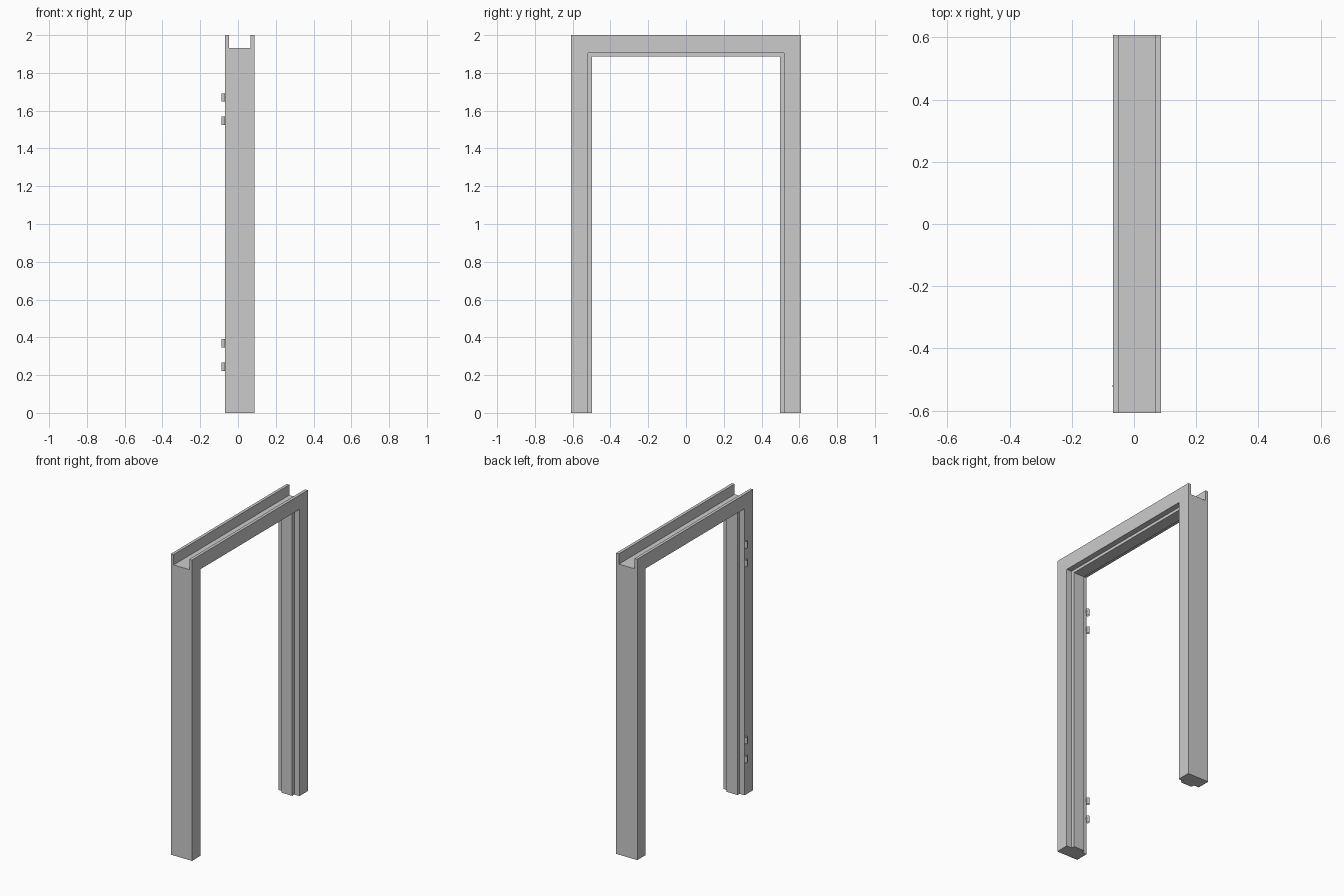
import bpy, bmesh, math

if "Cube" in bpy.data.objects:
    bpy.data.objects.remove(bpy.data.objects["Cube"])

X0, X1 = -0.0675, 0.0875      # frame depth
OUT, TOP = 0.608, 2.0


def new_object(name, bm):
    bmesh.ops.recalc_face_normals(bm, faces=bm.faces)
    me = bpy.data.meshes.new(name)
    bm.to_mesh(me)
    bm.free()
    ob = bpy.data.objects.new(name, me)
    bpy.context.collection.objects.link(ob)
    return ob


def box(bm, lo, hi):
    verts = bmesh.ops.create_cube(bm, size=1)["verts"]
    for v in verts:
        for i in range(3):
            v.co[i] = lo[i] if v.co[i] < 0 else hi[i]


# Door frame: stepped cross-section swept up, across and down (x, half width, height)
section = [(X0, OUT, TOP), (X1, OUT, TOP),
           (X1, 0.52, 1.905), (0.05, 0.52, 1.905),
           (0.05, 0.498, 1.886), (-0.03, 0.498, 1.886),
           (-0.03, 0.52, 1.905), (X0, 0.52, 1.905)]
bm = bmesh.new()
rings = []
for side, raised in ((-1, 0), (-1, 1), (1, 1), (1, 0)):
    rings.append([bm.verts.new((x, side * y, z * raised)) for x, y, z in section])
n = len(section)
for a, b in zip(rings, rings[1:]):
    for i in range(n):
        j = (i + 1) % n
        bm.faces.new((a[i], a[j], b[j], b[i]))
bm.faces.new(rings[0])
bm.faces.new(rings[-1])
frame = new_object("door_frame", bm)

# Open channel along the top of the header
bm = bmesh.new()
box(bm, (-0.048, -0.7, 1.931), (0.0675, 0.7, 2.1))
cutter = new_object("channel_cutter", bm)
cutter.hide_render = True
mod = frame.modifiers.new("channel", 'BOOLEAN')
mod.operation = 'DIFFERENCE'
mod.solver = 'EXACT'
mod.object = cutter
bpy.context.view_layer.objects.active = frame
bpy.ops.object.modifier_apply(modifier=mod.name)
bpy.data.objects.remove(cutter)

# Hinge knuckles: open tubes on short tabs
HY, R, H = -0.521, 0.0095, 0.044
for k, z in enumerate((0.244, 0.369, 1.547, 1.67)):
    bm = bmesh.new()
    bmesh.ops.create_cone(bm, cap_ends=False, segments=16, radius1=R, radius2=R, depth=H)
    for v in bm.verts:
        v.co.x += -0.0875 + R
        v.co.y += HY
    box(bm, (-0.0695, HY - 0.003, -0.012), (-0.064, HY + 0.003, 0.012))
    hinge = new_object(f"hinge_knuckle_{k + 1}", bm)
    hinge.location.z = z
    bpy.ops.object.select_all(action='DESELECT')
    hinge.select_set(True)
    bpy.context.view_layer.objects.active = hinge
    bpy.ops.object.shade_smooth_by_angle(angle=math.radians(35))
